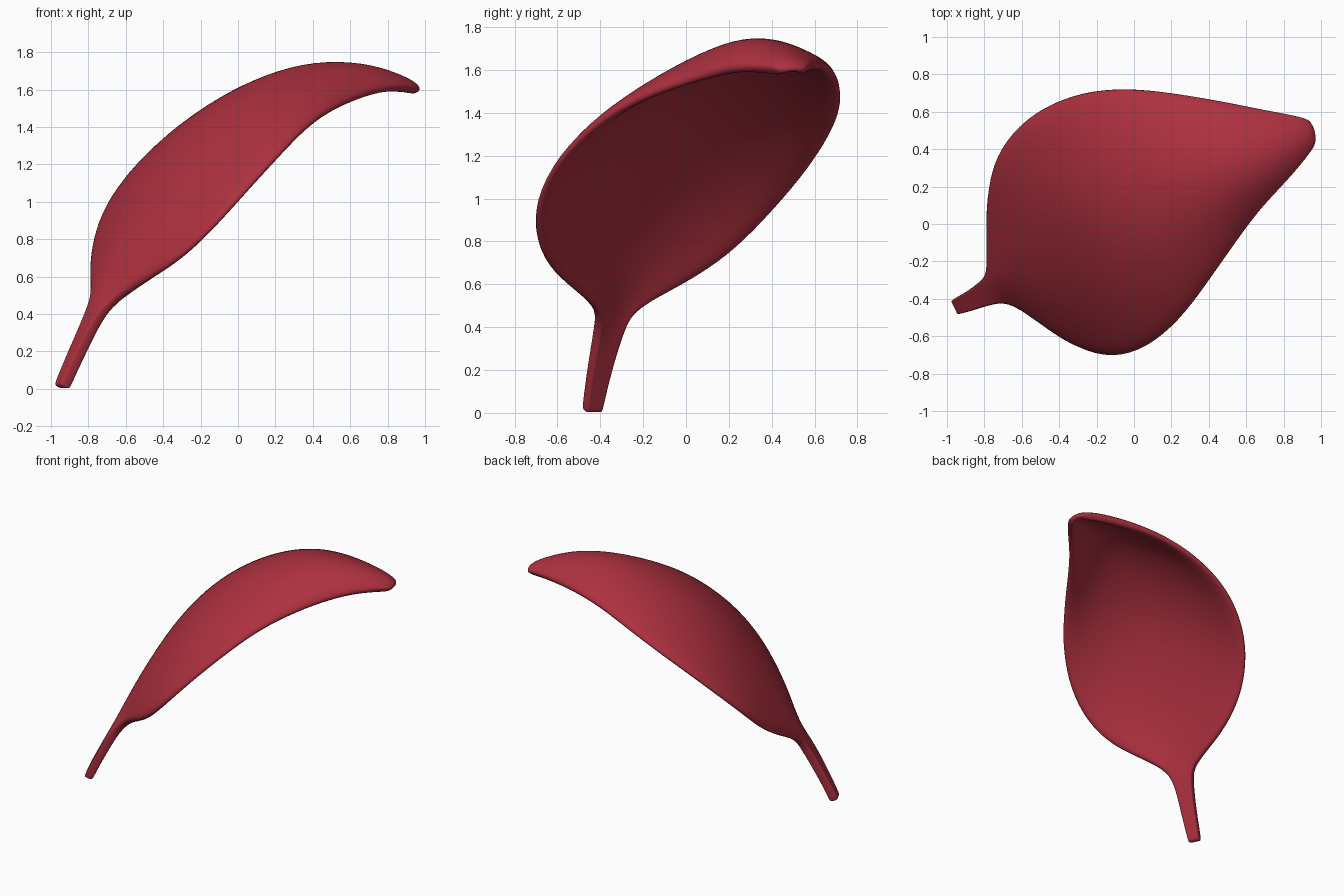
import bpy, bmesh
from mathutils import Vector as V

if "Cube" in bpy.data.objects:
    bpy.data.objects.remove(bpy.data.objects["Cube"])

ACROSS = 8

# Stations from stem foot to tip: right rim, spine, left rim
def stem(x, y, z, w):
    side = V((-.436, .9, 0)) * w
    c = V((x, y, z))
    return (c - side, c, c + side)

stations = [stem(-.967, -.45, .015, .04), stem(-.96, -.447, .04, .045),
            stem(-.88, -.415, .22, .055), stem(-.785, -.365, .42, .075)]
blade = [
    ((-.65, -.43, .50), (-.73, -.33, .55), (-.79, -.25, .50)),
    ((-.47, -.58, .61), (-.64, -.28, .75), (-.81, .00, .62)),
    ((-.30, -.69, .72), (-.56, -.24, .90), (-.80, .20, .75)),
    ((-.12, -.74, .90), (-.46, -.18, 1.07), (-.76, .37, .92)),
    ((.06, -.69, 1.10), (-.32, -.10, 1.28), (-.64, .54, 1.11)),
    ((.24, -.54, 1.29), (-.16, -.01, 1.46), (-.46, .66, 1.28)),
    ((.38, -.36, 1.43), (.02, .10, 1.60), (-.24, .73, 1.42)),
    ((.52, -.16, 1.52), (.22, .20, 1.70), (.00, .74, 1.53)),
    ((.67, .05, 1.58), (.43, .28, 1.755), (.25, .71, 1.61)),
    ((.81, .20, 1.62), (.65, .37, 1.75), (.50, .665, 1.64)),
    ((.92, .33, 1.62), (.83, .45, 1.70), (.76, .61, 1.64)),
    ((.985, .43, 1.61), (.985, .50, 1.625), (.95, .57, 1.62)),
]
stations += [tuple(V(p) for p in s) for s in blade]

# Loft arched cross-sections into one sheet
bm = bmesh.new()
rows = []
for r, c, l in stations:
    row = []
    for i in range(ACROSS + 1):
        q = 2 * i / ACROSS - 1
        row.append(bm.verts.new(c + (l - r) * q / 2 + ((l + r) / 2 - c) * q * q))
    rows.append(row)
for a, b in zip(rows, rows[1:]):
    for i in range(ACROSS):
        bm.faces.new((a[i], b[i], b[i + 1], a[i + 1]))
bm.normal_update()
mesh = bpy.data.meshes.new("petal")
bm.to_mesh(mesh)
bm.free()
petal = bpy.data.objects.new("petal", mesh)
bpy.context.collection.objects.link(petal)

# Thickness with a soft rounded rim
sol = petal.modifiers.new("thickness", 'SOLIDIFY')
sol.thickness = .06
sol.offset = -1
sub = petal.modifiers.new("rounding", 'SUBSURF')
sub.levels = sub.render_levels = 2
mesh.polygons.foreach_set("use_smooth", [True] * len(mesh.polygons))

# Crimson colour
mat = bpy.data.materials.new("crimson")
mat.diffuse_color = (.42, .03, .05, 1)
mat.use_nodes = True
mat.node_tree.nodes["Principled BSDF"].inputs["Base Color"].default_value = mat.diffuse_color
mesh.materials.append(mat)
